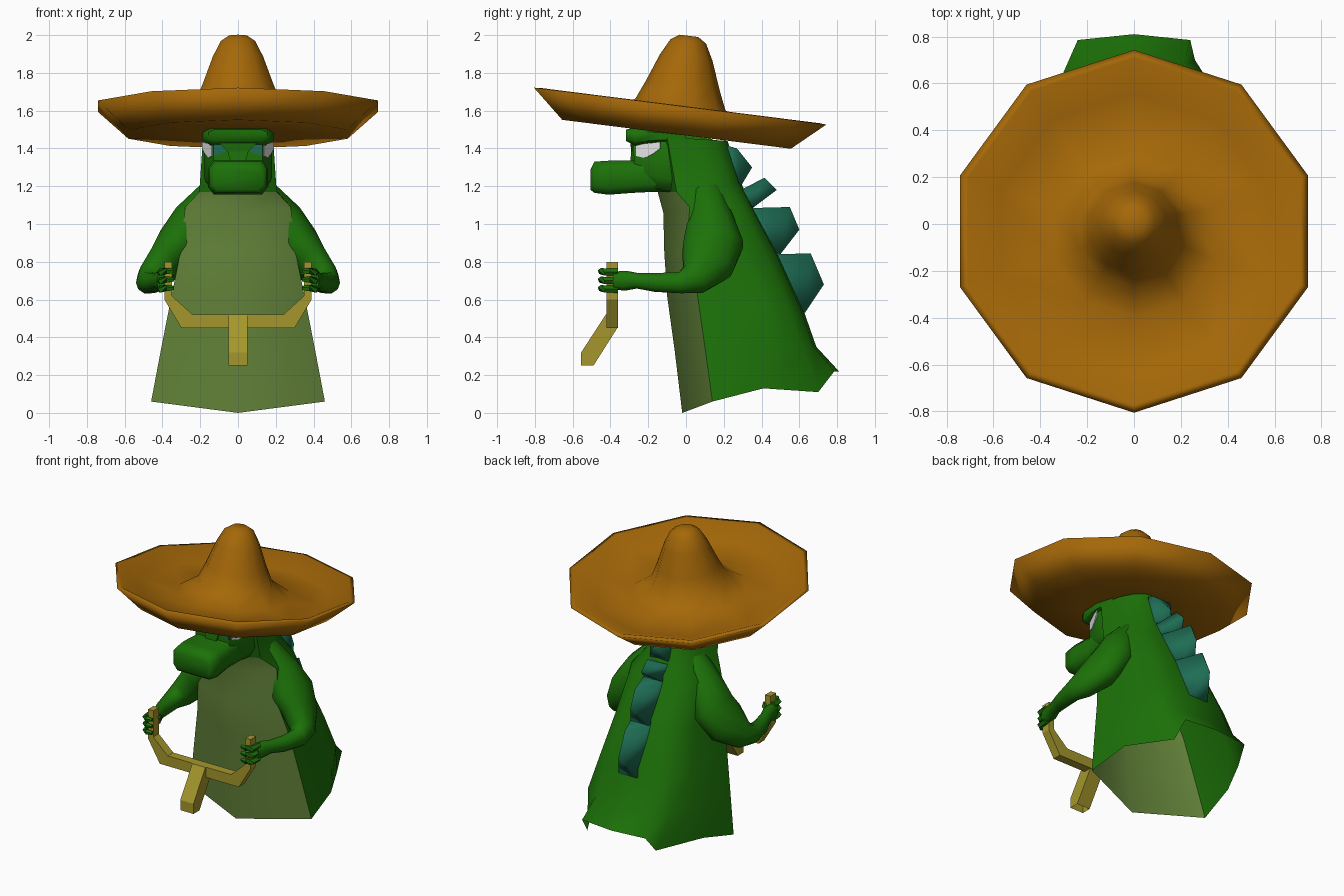
import bpy, bmesh, math
from mathutils import Vector

if "Cube" in bpy.data.objects:
    bpy.data.objects.remove(bpy.data.objects["Cube"])


def colour(name, r, g, b):
    m = bpy.data.materials.new(name)
    lin = [((c / 255 + 0.055) / 1.055) ** 2.4 for c in (r, g, b)]
    m.diffuse_color = (*lin, 1)
    m.use_nodes = True
    m.node_tree.nodes["Principled BSDF"].inputs["Base Color"].default_value = m.diffuse_color
    return m


GREEN = colour("skin green", 28, 113, 8)
BELLY = colour("belly green", 103, 136, 60)
TEAL = colour("spike teal", 30, 109, 84)
STRAW = colour("hat orange", 165, 104, 8)
WOOD = colour("yellow wood", 165, 151, 44)
WHITE = colour("eye white", 230, 230, 230)


def make(name, verts, faces, mats, angle=None, mirror=False):
    me = bpy.data.meshes.new(name)
    me.from_pydata([tuple(v) for v in verts], [], faces)
    ob = bpy.data.objects.new(name, me)
    bpy.context.collection.objects.link(ob)
    for m in mats:
        me.materials.append(m)
    bm = bmesh.new()
    bm.from_mesh(me)
    bmesh.ops.recalc_face_normals(bm, faces=bm.faces)
    bm.to_mesh(me)
    bm.free()
    if angle:
        bpy.ops.object.select_all(action='DESELECT')
        ob.select_set(True)
        bpy.context.view_layer.objects.active = ob
        bpy.ops.object.shade_smooth_by_angle(angle=math.radians(angle))
    if mirror:
        ob.modifiers.new("mirror", 'MIRROR').use_mirror_merge = False
    return ob


def loft(name, rings, mats, caps=(True, True), skip=(), **kw):
    """Skin closed rings that have equal point counts; skip leaves side strips open."""
    n = len(rings[0])
    verts = [p for r in rings for p in r]
    faces = [(i * n + j, i * n + (j + 1) % n, (i + 1) * n + (j + 1) % n, (i + 1) * n + j)
             for i in range(len(rings) - 1) for j in range(n) if j not in skip]
    if caps[0]:
        faces.append(tuple(reversed(range(n))))
    if caps[1]:
        faces.append(tuple(range(len(verts) - n, len(verts))))
    return make(name, verts, faces, mats, **kw)


def tube(name, path, mat, sides=6, **kw):
    """Path entries: (x, y, z, radius across, radius along depth)."""
    pts = [Vector(p[:3]) for p in path]
    rings = []
    for i, p in enumerate(pts):
        t = (pts[min(i + 1, len(pts) - 1)] - pts[max(i - 1, 0)]).normalized()
        ref = Vector((1, 0, 0)) if abs(t.x) < 0.9 else Vector((0, 0, 1))
        u = (ref - t * ref.dot(t)).normalized()
        v = t.cross(u)
        rings.append([p + u * math.cos(a) * path[i][3] + v * math.sin(a) * path[i][4]
                      for a in (2 * math.pi * k / sides for k in range(sides))])
    return loft(name, rings, [mat], **kw)


def head_loft(name, sections):
    """Sections along y: (y, half width, bottom, top), chamfered boxes."""
    rings = []
    for y, w, b, t in sections:
        c, d = w * 0.8, (t - b) * 0.22
        half = [(c, b), (w, b + d), (w, t - d), (c, t)]
        rings.append([(x, y, z) for x, z in half] + [(-x, y, z) for x, z in reversed(half)])
    return loft(name, rings, [GREEN], angle=60)


# Body: open skirt at the bottom, boxy rounded back, two belly panels
rows = [  # front y, front z, half width, border y, border z, back y, back z, back roundness
    (-.06, .33, .405, .10, .35, .69, .35, .55),
    (-.10, .62, .35, .06, .63, .62, .55, .55),
    (-.115, .85, .305, .0, .85, .49, .84, .6),
    (-.12, 1.06, .28, .02, 1.09, .36, 1.08, .65),
    (-.15, 1.17, .205, -.05, 1.17, .29, 1.22, .75),
    (-.20, 1.46, .185, -.10, 1.46, .22, 1.44, .8),
]
halves = [[(0, -.02, 0), (.46, .14, .06), (.42, .41, .13), (.26, .70, .11),
           (.24, .785, .22), (0, .81, .22)]]
for fy, fz, w, by, bz, ky, kz, p in rows:
    half = [(0, fy, fz)]
    for deg in (0, 25, 50, 72, 90):
        s = math.sin(math.radians(deg)) ** p
        c = max(math.cos(math.radians(deg)), 0) ** p if deg < 90 else 0
        half.append((w * c, by + (ky - by) * s, bz + (kz - bz) * s))
    halves.append(half)
body = loft("body", [h + [(-x, y, z) for x, y, z in h[-2:0:-1]] for h in halves],
            [GREEN, BELLY], caps=(False, True), angle=60)
for i, f in enumerate(body.data.polygons):
    if i < 50 and i % 10 in (0, 9):
        f.material_index = 1

# Head: snout, skull and overhanging brow
head_loft("snout", [(-.505, .13, 1.18, 1.29), (-.485, .15, 1.165, 1.33), (-.41, .158, 1.155, 1.335),
                    (-.28, .145, 1.165, 1.335), (-.18, .155, 1.17, 1.35), (-.02, .16, 1.17, 1.38)])
head_loft("skull", [(-.275, .13, 1.25, 1.46), (-.15, .18, 1.18, 1.48), (.0, .178, 1.17, 1.47),
                    (.14, .12, 1.17, 1.45)])
head_loft("brow", [(-.318, .155, 1.44, 1.50), (-.27, .178, 1.415, 1.51), (-.14, .188, 1.43, 1.50),
                   (.0, .17, 1.43, 1.48)])
# Ridge between the eyes
loft("nose_bridge", [[(-w, y, z), (w, y, z), (w * .8, -.25, z), (-w * .8, -.25, z)]
                     for w, y, z in ((.04, -.295, 1.33), (.055, -.29, 1.385), (.10, -.295, 1.43))], [GREEN])


# Eyes: thin plates on the angled front corners of the skull
def eye_plate(name, outline, mat, lift):
    dx, dy = .05, .125
    n = Vector((dy, -dx, 0)).normalized()
    base = [Vector((.13 + dx * t, -.275 + dy * t, z)) for t, z in outline]
    loft(name, [[p - n * .002 for p in base], [p + n * lift for p in base]], [mat], mirror=True)


eye_plate("eye_white", [(.1, 1.36), (.45, 1.35), (.8, 1.37), (1.12, 1.40), (1.12, 1.435), (.1, 1.42)],
          WHITE, .006)
loft("iris", [[(x, y, z) for x, z in ((.06, 1.385), (.125, 1.36), (.128, 1.42), (.065, 1.42))]
              for y in (-.274, -.281)], [TEAL], mirror=True)

# Arms: broad sleeve-like shoulders that sink into the body, with curled fingers
tube("arm", [(.11, .10, 1.17, .09, .10), (.235, .13, 1.02, .115, .125), (.31, .145, .90, .12, .165),
             (.385, .115, .80, .10, .15), (.46, .045, .71, .08, .09), (.478, -.03, .69, .062, .06),
             (.455, -.16, .69, .048, .052), (.425, -.26, .70, .038, .043), (.405, -.32, .70, .042, .055),
             (.40, -.385, .70, .03, .05)],
     GREEN, sides=10, angle=75, mirror=True)
for i, z in enumerate((.745, .70, .655)):
    tube(f"finger_{i + 1}", [(.41, -.36, z, .02, .02), (.405, -.425, z, .02, .02),
                             (.375, -.45, z + .005, .018, .018), (.34, -.445, z + .005, .012, .012)],
         GREEN, sides=5, angle=50, mirror=True)
tube("thumb", [(.40, -.33, .71, .02, .02), (.355, -.34, .73, .016, .016), (.34, -.37, .74, .01, .01)],
     GREEN, sides=5, angle=50, mirror=True)

# Back spikes: wide at the base, sharp at the rear edge
spikes = [
    [(.20, 1.42), (.27, 1.40), (.35, 1.30), (.29, 1.20), (.24, 1.20)],
    [(.25, 1.20), (.30, 1.185), (.415, 1.245), (.48, 1.18), (.36, 1.09), (.31, 1.10)],
    [(.32, 1.09), (.37, 1.085), (.55, 1.09), (.60, .97), (.50, .84), (.45, .86)],
    [(.45, .86), (.50, .84), (.66, .845), (.73, .68), (.63, .53), (.57, .56)],
]
for k, prof in enumerate(spikes):
    m = len(prof)
    thick = [.07 if i in (0, 1, m - 2, m - 1) else .004 for i in range(m)]
    loft(f"back_spike_{k + 1}", [[(s * t, y, z) for (y, z), t in zip(prof, thick)] for s in (1, -1)],
         [TEAL], angle=180)

# Slingshot: U-shaped fork and slanted handle, open at the lower end
right = [(.24, .52), (.35, .62), (.35, .80), (.39, .80), (.39, .60), (.30, .45)]
fork = right + [(-x, z) for x, z in reversed(right)]
loft("slingshot_fork", [[(x, y, z) for x, z in fork] for y in (-.42, -.36)], [WOOD])
grip = [(-.36, .52), (-.425, .52), (-.555, .32), (-.555, .25), (-.49, .25), (-.36, .455)]
loft("slingshot_handle", [[(x, y, z) for y, z in grip] for x in (-.05, .05)], [WOOD], skip=(3,))

# Hat: ten-sided turned profile, tilted up at the front
profile = [(.30, 0), (.61, 0), (.78, .15), (.745, .153), (.60, .085), (.36, .08), (.24, .16),
           (.195, .265), (.14, .41), (.095, .495), (.05, .525)]
tilt = math.radians(-7.2)
rings = []
for r, h in profile:
    ring = []
    for k in range(10):
        a = math.pi / 2 + k * math.pi / 5
        x, y = r * math.cos(a), r * math.sin(a)
        ring.append((x, -.05 + y * math.cos(tilt) - h * math.sin(tilt),
                     1.475 + y * math.sin(tilt) + h * math.cos(tilt)))
    rings.append(ring)
loft("hat", rings, [STRAW], angle=180)
